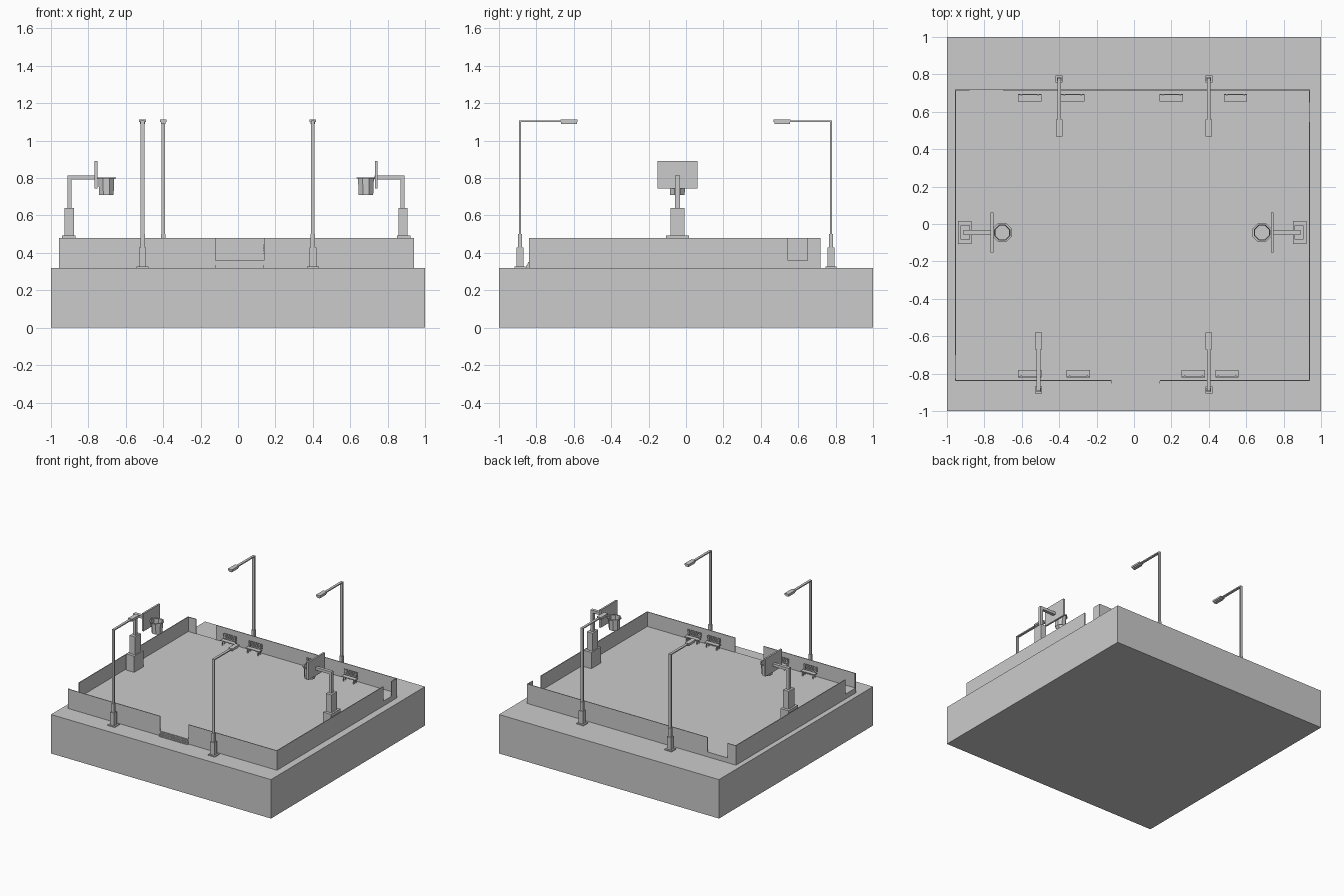
import bpy, bmesh, math
from mathutils import Matrix

if "Cube" in bpy.data.objects:
    bpy.data.objects.remove(bpy.data.objects["Cube"])


def boxes(name, spans):
    """One object made of boxes, each given as (x0, x1, y0, y1, z0, z1)."""
    bm = bmesh.new()
    for x0, x1, y0, y1, z0, z1 in spans:
        m = Matrix.Translation(((x0 + x1) / 2, (y0 + y1) / 2, (z0 + z1) / 2))
        m = m @ Matrix.Diagonal((abs(x1 - x0), abs(y1 - y0), abs(z1 - z0), 1))
        bmesh.ops.create_cube(bm, size=1, matrix=m)
    return finish(name, bm)


def finish(name, bm):
    bmesh.ops.recalc_face_normals(bm, faces=bm.faces)
    me = bpy.data.meshes.new(name)
    bm.to_mesh(me)
    bm.free()
    ob = bpy.data.objects.new(name, me)
    bpy.context.collection.objects.link(ob)
    return ob


def centred(x, y, w, d, z0, z1):
    return (x - w / 2, x + w / 2, y - d / 2, y + d / 2, z0, z1)


def lathe(name, centre, profile, sides=8):
    """Closed (radius, z) profile swept around a vertical axis."""
    bm = bmesh.new()
    rings = []
    for i in range(sides):
        a = 2 * math.pi * (i + 0.5) / sides
        rings.append([bm.verts.new((centre[0] + r * math.cos(a),
                                    centre[1] + r * math.sin(a), z)) for r, z in profile])
    n = len(profile)
    for i in range(sides):
        p, q = rings[i], rings[(i + 1) % sides]
        for j in range(n):
            k = (j + 1) % n
            bm.faces.new((p[j], q[j], q[k], p[k]))
    return finish(name, bm)


G, F, TOP, T = 0.32, 0.36, 0.48, 0.006     # ground, court floor, wall top, wall thickness
X0, X1, Y0, Y1 = -0.958, 0.942, -0.84, 0.72

# Ground slab and raised court floor
boxes("ground_slab", [(-1, 1, -1, 1, 0, G)])
boxes("court_floor", [(X0, X1, Y0, Y1, G, F)])


# Perimeter walls, each split by an opening down to the floor
def wall(name, a, b, gap, make):
    boxes(name, [make(a, gap[0]), make(gap[1], b)])


wall("front_wall", X0, X1, (-0.12, 0.14), lambda a, b: (a, b, Y0, Y0 + T, F, TOP))
wall("back_wall", X0, X1, (-0.88, -0.70), lambda a, b: (a, b, Y1 - T, Y1, F, TOP))
wall("left_wall", Y0 + T, Y1 - T, (-0.825, -0.70), lambda a, b: (X0, X0 + T, a, b, F, TOP))
wall("right_wall", Y0 + T, Y1 - T, (0.545, 0.65), lambda a, b: (X1 - T, X1, a, b, F, TOP))

# Shallow steps at the front opening
boxes("entrance_steps", [(-0.12, 0.14, Y0 - 0.016 + i * 0.004, Y0, G, 0.328 + i * 0.008)
                         for i in range(4)])


# Street lamps, arm pointing inwards (s = +1 or -1 along y)
def lamp(x, y, s):
    boxes("street_lamp", [
        centred(x, y, 0.064, 0.06, G, 0.327),
        centred(x, y, 0.038, 0.038, 0.327, 0.43),
        centred(x, y, 0.024, 0.022, 0.43, 0.50),
        centred(x, y, 0.02, 0.012, 0.50, 1.108),
        (x - 0.01, x + 0.01, y, y + s * 0.23, 1.099, 1.108)])
    boxes("lamp_head", [
        (x - 0.018, x + 0.018, y + s * 0.215, y + s * 0.308, 1.099, 1.113),
        (x - 0.013, x + 0.013, y + s * 0.220, y + s * 0.303, 1.089, 1.099)])


for x in (-0.51, 0.40):
    lamp(x, -0.887, 1)
for x in (-0.40, 0.40):
    lamp(x, 0.775, -1)


# Benches with a slatted backrest towards the wall (s points into the court)
def bench(x, y, s):
    parts = [(x, x + 0.125, y + s * 0.004, y + s * 0.04, F + 0.034, F + 0.040)]
    for i in range(3):
        z = F + 0.047 + i * 0.014
        parts.append((x, x + 0.125, y, y + s * 0.004, z, z + 0.010))
    for lx in (x + 0.012, x + 0.105):
        parts += [(lx, lx + 0.008, y + s * 0.004, y + s * 0.009, F, F + 0.085),
                  (lx, lx + 0.008, y + s * 0.030, y + s * 0.036, F, F + 0.034)]
    boxes("bench", parts)


for x in (-0.62, -0.36, 0.255, 0.435):
    bench(x, -0.82, 1)
for x in (-0.62, -0.39, 0.137, 0.48):
    bench(x, 0.695, -1)


# Basketball hoops, mirrored about the court centre
CX, HY = -0.01, -0.046
for side, s in (("left", -1), ("right", 1)):
    def X(d):
        return CX + s * d
    boxes(side + "_hoop_post", [
        centred(X(0.895), HY, 0.072, 0.122, F, 0.493),
        centred(X(0.892), HY, 0.05, 0.075, 0.493, 0.64),
        centred(X(0.89), HY, 0.022, 0.026, 0.64, 0.815),
        (X(0.89), X(0.74), HY - 0.013, HY + 0.013, 0.793, 0.815)])
    boxes(side + "_backboard", [(X(0.756), X(0.742), HY - 0.107, HY + 0.107, 0.745, 0.89)])
    c = (X(0.694), HY)
    lathe(side + "_rim", c, [(0.044, 0.797), (0.055, 0.797), (0.055, 0.804), (0.044, 0.804)])
    lathe(side + "_net", c, [(0.040, 0.710), (0.042, 0.710), (0.046, 0.799), (0.044, 0.799)])
